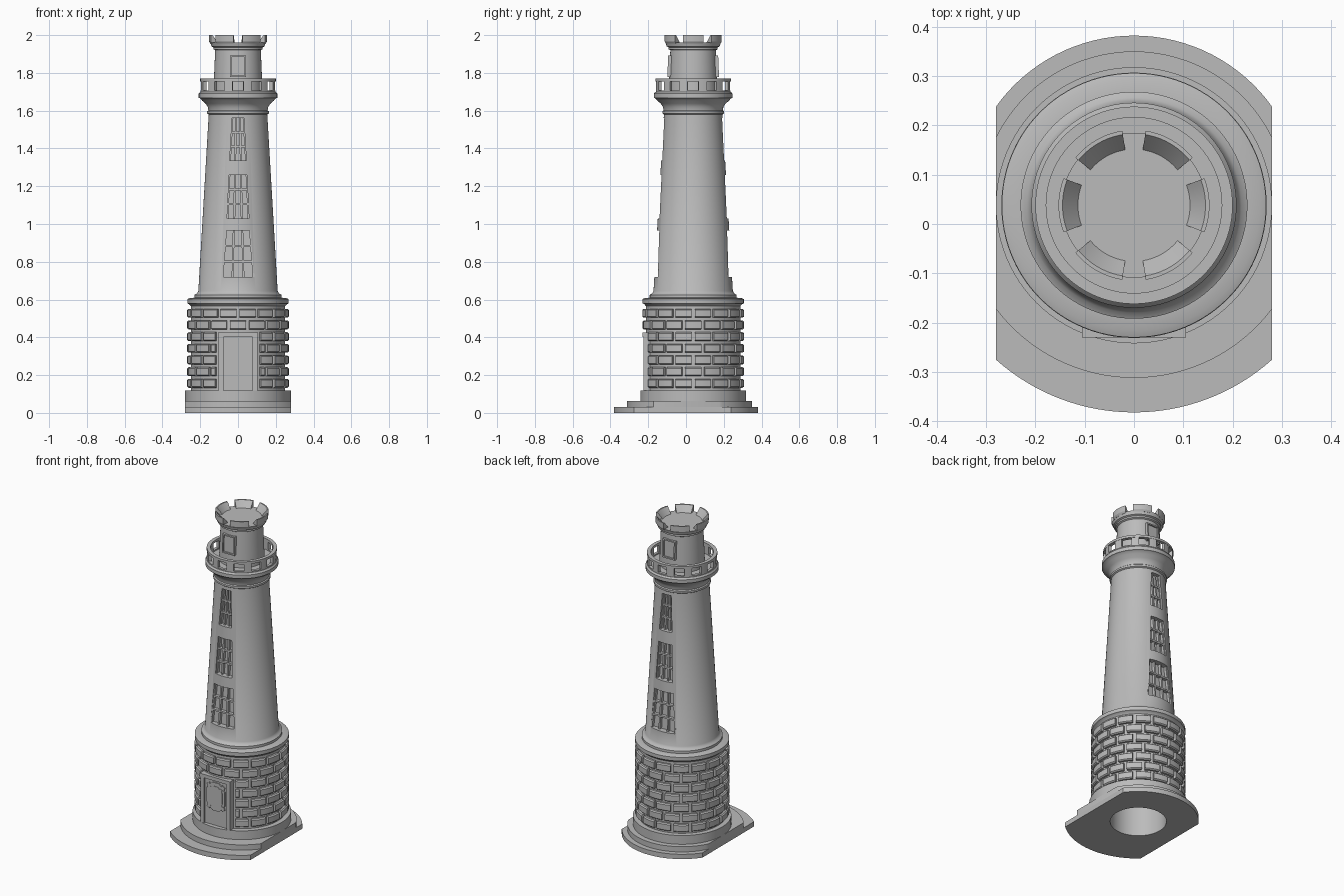
import bpy, bmesh
from math import sin, cos, asin, radians

CY = 0.038   # tower axis in y
cube = bpy.data.objects.get("Cube")
if cube:
    bpy.data.objects.remove(cube)

stone = bpy.data.materials.new("grey stone")
stone.use_nodes = True
GREY = (0.5, 0.5, 0.5, 1)
stone.diffuse_color = GREY
stone.node_tree.nodes["Principled BSDF"].inputs["Base Color"].default_value = GREY


def finish(name, bm):
    bmesh.ops.recalc_face_normals(bm, faces=bm.faces)
    mesh = bpy.data.meshes.new(name)
    bm.to_mesh(mesh)
    bm.free()
    mesh.materials.append(stone)
    ob = bpy.data.objects.new(name, mesh)
    bpy.context.collection.objects.link(ob)
    return ob


def activate(ob):
    bpy.ops.object.select_all(action='DESELECT')
    ob.select_set(True)
    bpy.context.view_layer.objects.active = ob


def smooth(ob):
    activate(ob)
    bpy.ops.object.shade_smooth_by_angle(angle=radians(30))


def cut(ob, cutter):
    mod = ob.modifiers.new("cut", 'BOOLEAN')
    mod.operation, mod.solver, mod.object = 'DIFFERENCE', 'EXACT', cutter
    activate(ob)
    bpy.ops.object.modifier_apply(modifier=mod.name)


def sweep(bm, profile, a0=0, a1=360, n=96):
    """Turn a closed (radius, z) profile about the tower axis; 0 degrees is the front."""
    full = a1 - a0 == 360
    rings = []
    for i in range(n if full else n + 1):
        a = radians(a0 + (a1 - a0) * i / n)
        rings.append([bm.verts.new((r * sin(a), CY - r * cos(a), z)) for r, z in profile])
    m = len(profile)
    for i in range(n):
        p, q = rings[i], rings[(i + 1) % len(rings)]
        for j in range(m):
            k = (j + 1) % m
            bm.faces.new((p[j], p[k], q[k], q[j]))
    if not full:
        bm.faces.new(rings[0])
        bm.faces.new(rings[-1])


def band(bm, r0, r1, z0, z1, **kw):
    sweep(bm, [(r0, z0), (r1, z0), (r1, z1), (r0, z1)], **kw)


def block(bm, side, z0, z1, bottom, top, d0, d1, radius):
    """Six-sided block on a sloping wall, between depths d0 and d1 from it."""
    v = [bm.verts.new((x, CY + side * (radius(z) + d), z))
         for z, xs in ((z0, bottom), (z1, top)) for d in (d0, d1) for x in xs]
    for f in ((0, 1, 3, 2), (4, 5, 7, 6), (0, 1, 5, 4), (2, 3, 7, 6), (0, 2, 6, 4), (1, 3, 7, 5)):
        bm.faces.new([v[i] for i in f])


def prism(bm, points, axis, start, depth):
    """Extrude a flat outline along z or y."""
    place = (lambda a, b: (a, b, start)) if axis == 'z' else (lambda a, b: (a, start, b))
    face = bm.faces.new([bm.verts.new(place(a, b)) for a, b in points])
    out = bmesh.ops.extrude_face_region(bm, geom=[face])
    move = (0, 0, depth) if axis == 'z' else (0, depth, 0)
    bmesh.ops.translate(bm, vec=move, verts=[g for g in out['geom'] if isinstance(g, bmesh.types.BMVert)])


def rect(x, z0, z1, cx=0):
    return [(cx - x, z0), (cx + x, z0), (cx + x, z1), (cx - x, z1)]


def shaft(z):
    return 0.21 - (z - 0.64) * 0.0585


def lantern(z):
    return 0.13 - (z - 1.70) * 0.04


# Foundation steps: round front and back, flat sides, hollow centre
bore_bm = bmesh.new()
sweep(bore_bm, [(0.0001, -0.1), (0.16, -0.1), (0.16, 0.3), (0.0001, 0.3)])
bore = finish("bore_cutter", bore_bm)
for name, front, back, z0, z1 in (("lower_step", 0.42, 0.344, 0, 0.03),
                                  ("middle_step", 0.35, 0.312, 0.03, 0.063),
                                  ("upper_step", 0.2801, 0.2801, 0.063, 0.118)):
    outline = []
    for r, s in ((front, -1), (back, 1)):
        half = asin(0.28 / r)
        for i in range(33):
            a = half * (i / 16 - 1) * -s
            outline.append((r * sin(a), CY + s * r * cos(a)))
    if front == back:
        outline = [(0.28 * sin(radians(i * 3.75)), CY + 0.28 * cos(radians(i * 3.75))) for i in range(96)]
    bm = bmesh.new()
    prism(bm, outline, 'z', z0, z1 - z0)
    step = finish(name, bm)
    cut(step, bore)
    smooth(step)
bpy.data.objects.remove(bore)

# Tower body, turned from one profile with its hollow inside
bm = bmesh.new()
sweep(bm, [(0.16, 0.11), (0.25, 0.11), (0.25, 0.565), (0.258, 0.575), (0.268, 0.58), (0.268, 0.603),
           (0.255, 0.608), (0.23, 0.61), (0.23, 0.625), (0.218, 0.632), (0.21, 0.645),
           (0.155, 1.58), (0.163, 1.585), (0.163, 1.597), (0.157, 1.602), (0.16, 1.62),
           (0.172, 1.638), (0.19, 1.653), (0.2, 1.665), (0.208, 1.668), (0.208, 1.69), (0.2, 1.70),
           (0.13, 1.70), (0.121, 1.92), (0.13, 1.925), (0.13, 1.935), (0.14, 1.94), (0.147, 1.962),
           (0.0001, 1.962), (0.0001, 1.55), (0.1, 1.55), (0.16, 0.6)])
bmesh.ops.remove_doubles(bm, verts=bm.verts, dist=0.0005)
tower = finish("tower", bm)

# Shaft windows: recesses with glazing bars, front and back
windows = ((0.72, 0.965, 0.085, 0.066), (1.03, 1.26, 0.058, 0.047), (1.335, 1.56, 0.044, 0.031))
cuts, bars = bmesh.new(), bmesh.new()
for side in (-1, 1):
    for z0, z1, w0, w1 in windows:
        block(cuts, side, z0, z1, (-w0, w0), (-w1, w1), -0.036, 0.05, shaft)
        t = 0.005
        for f in (-0.97, -0.34, 0.34, 0.97):
            block(bars, side, z0, z1, (f * w0 - t, f * w0 + t), (f * w1 - t, f * w1 + t),
                  -0.04, -0.018, shaft)
        for k in (1, 2):
            z = z0 + (z1 - z0) * k / 3
            w = w0 + (w1 - w0) * k / 3
            block(bars, side, z - t, z + t, (-w, w), (-w, w), -0.04, -0.016, shaft)
finish("window_bars", bars)
# Cable hole low at the back
prism(cuts, [(0.02 * cos(radians(a)), 0.155 + 0.02 * sin(radians(a))) for a in range(0, 360, 20)],
      'y', 0.12, 0.25)
cutter = finish("window_cutter", cuts)
cut(tower, cutter)
bpy.data.objects.remove(cutter)
smooth(tower)

# Brick courses, leaving room for the doorway and cable hole
bm = bmesh.new()
for row in range(7):
    z0 = 0.133 + row * 0.0618
    z1 = z0 + 0.047
    for k in range(16):
        mid = k * 22.5 + (0 if row % 2 else 11.25)
        lo, hi = mid - 9.3, mid + 9.3
        if z0 < 0.42:
            lo, hi = max(lo, 27), min(hi, 333)
        if row == 0 and lo < 180 < hi + 8 and hi > 180:
            continue
        if hi - lo > 3:
            sweep(bm, [(0.245, z0), (0.262, z0), (0.269, z0 + 0.006), (0.269, z1 - 0.006),
                       (0.262, z1), (0.245, z1)], lo, hi, 4)
smooth(finish("bricks", bm))

# Doorway with lintel, jambs and a notched raised panel
bm = bmesh.new()
prism(bm, rect(0.08, 0.118, 0.41), 'y', -0.215, 0.05)
finish("door", bm)
bm = bmesh.new()
for s in (-1, 1):
    prism(bm, rect(0.012, 0.118, 0.405, s * 0.09), 'y', -0.226, 0.07)
prism(bm, rect(0.105, 0.403, 0.425), 'y', -0.23, 0.07)
finish("door_frame", bm)
bm = bmesh.new()
corner = [(0.063, 0.045), (0.055, 0.05), (0.063, 0.07), (0.045, 0.082), (0.04, 0.072), (0.022, 0.088)]
quarter = [(x, z) for x, z in corner]
right = [(x, -z) for x, z in reversed(quarter)] + quarter
panel = right + [(-x, -z) for x, z in right]
prism(bm, [(x, 0.3 + z) for x, z in panel], 'y', -0.222, 0.01)
prism(bm, [(x * 0.75, 0.3 + z * 0.75) for x, z in panel], 'y', -0.225, 0.01)
finish("door_panel", bm)

# Balcony parapet with twelve openings
bm = bmesh.new()
band(bm, 0.18, 0.198, 1.695, 1.708)
band(bm, 0.178, 0.2, 1.755, 1.77)
for k in range(12):
    band(bm, 0.18, 0.198, 1.706, 1.757, a0=k * 30 + 8.5, a1=k * 30 + 21.5, n=4)
smooth(finish("balcony_parapet", bm))

# Lantern windows, front and back
bm = bmesh.new()
for side in (-1, 1):
    block(bm, side, 1.78, 1.89, (-0.038, 0.038), (-0.038, 0.038), -0.03, 0.001, lantern)
    for s in (-1, 1):
        xs = (s * 0.039 - 0.004, s * 0.039 + 0.004)
        block(bm, side, 1.777, 1.893, xs, xs, -0.03, 0.01, lantern)
    for z in (1.777, 1.885):
        block(bm, side, z, z + 0.008, (-0.043, 0.043), (-0.043, 0.043), -0.03, 0.01, lantern)
finish("lantern_windows", bm)

# Crown of six merlons with sloping inner faces
bm = bmesh.new()
for k in range(6):
    mid = 30 + k * 60
    sweep(bm, [(0.108, 1.955), (0.146, 1.955), (0.153, 1.966), (0.153, 2.0), (0.145, 2.0)],
          mid - 21, mid + 21, 10)
smooth(finish("crown_merlons", bm))
